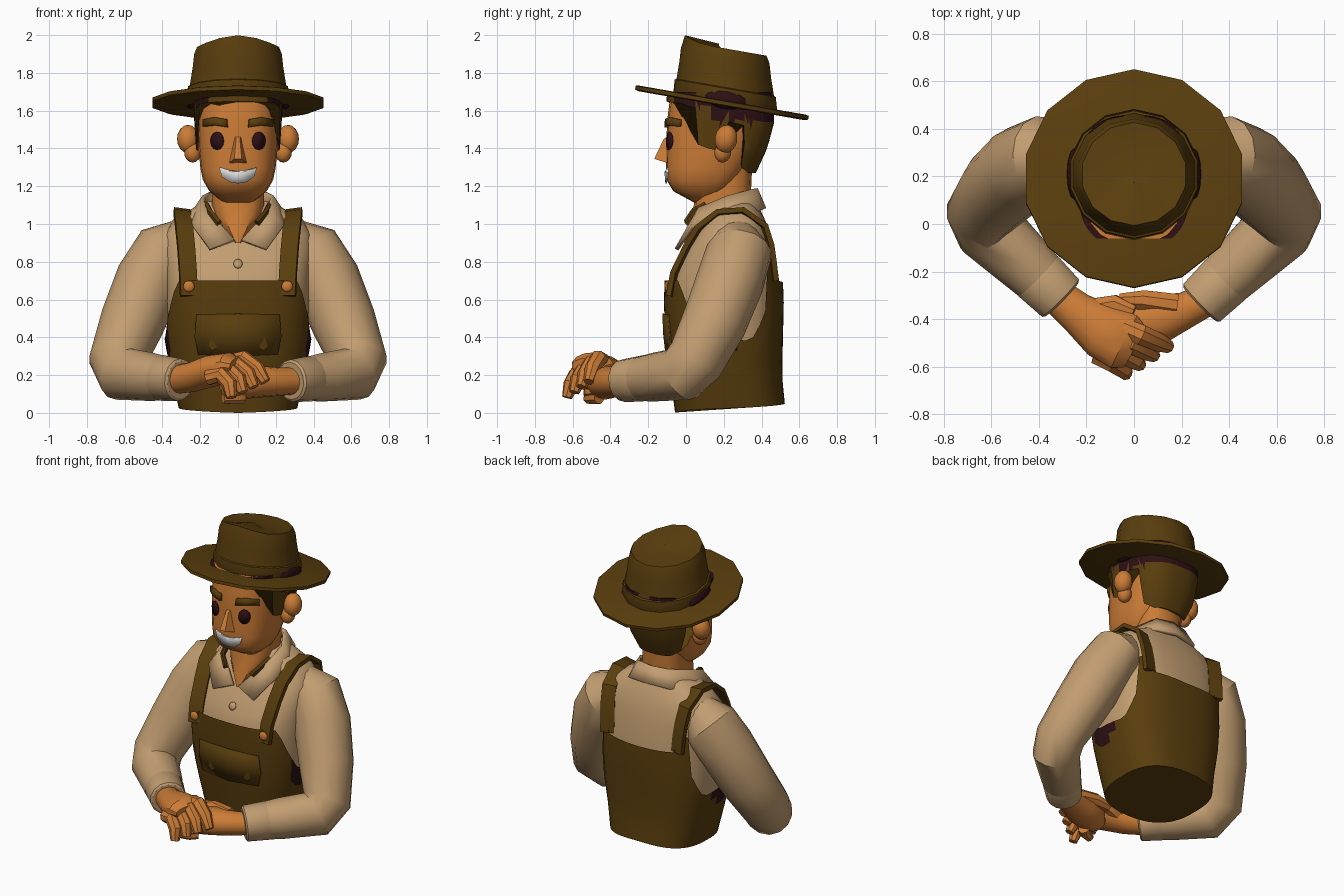
import bpy, bmesh, math
from mathutils import Vector, Matrix

if "Cube" in bpy.data.objects:
    bpy.data.objects.remove(bpy.data.objects["Cube"])


def material(name, rgb):
    m = bpy.data.materials.new(name)
    m.use_nodes = True
    m.diffuse_color = (*rgb, 1)
    m.node_tree.nodes["Principled BSDF"].inputs["Base Color"].default_value = (*rgb, 1)
    return m


BROWN = material("brown cloth", (.1, .047, .004))
SKIN = material("warm skin", (.6, .2, .037))
SHIRT = material("tan shirt", (.54, .34, .165))
DARK = material("dark maroon", (.026, .005, .007))
WHITE = material("white teeth", (.8, .8, .8))
parts = []


def finish(name, bm, *mats):
    bmesh.ops.recalc_face_normals(bm, faces=bm.faces)
    me = bpy.data.meshes.new(name)
    bm.to_mesh(me)
    bm.free()
    for m in mats:
        me.materials.append(m)
    ob = bpy.data.objects.new(name, me)
    bpy.context.collection.objects.link(ob)
    parts.append(ob)
    return ob


def skin_rings(bm, rings, cap_end=True):
    rows = [[bm.verts.new(p) for p in r] for r in rings]
    n = len(rows[0])
    for a, b in zip(rows, rows[1:]):
        for i in range(n):
            j = (i + 1) % n
            bm.faces.new((a[i], a[j], b[j], b[i]))
    bm.faces.new(rows[0])
    if cap_end:
        bm.faces.new(rows[-1])


def lerp_table(table, t):
    if t <= table[0][0]:
        return table[0][1:]
    for a, b in zip(table, table[1:]):
        if t <= b[0]:
            f = (t - a[0]) / (b[0] - a[0])
            return tuple(p + (q - p) * f for p, q in zip(a[1:], b[1:]))
    return table[-1][1:]


# Body sections: height, half width, front y, back y
POW = .74
TORSO = [(0, .29, -.04, .51), (.2, .335, -.065, .49), (.38, .37, -.09, .495), (.6, .385, -.1, .5),
         (.7, .385, -.095, .495), (.85, .4, -.02, .47),
         (.93, .4, .03, .455), (1, .38, .07, .43), (1.06, .3, .11, .4), (1.12, .17, .14, .37)]
NECK = [(.9, .02, -.01, .2), (1, .11, .015, .3), (1.08, .14, .04, .34), (1.3, .14, .06, .35)]
HEAD = [(1.115, .08, .04, .14), (1.16, .14, -.05, .22), (1.2, .175, -.1, .26), (1.26, .195, -.105, .3),
        (1.4, .21, -.105, .38), (1.55, .215, -.1, .42), (1.7, .21, -.08, .43)]
HAIR = [(1.27, .17, -.07, .37), (1.4, .222, -.105, .43), (1.55, .232, -.11, .47), (1.7, .235, -.1, .455)]


def surf(profile, d, z, off=0):
    rx, yf, yb = lerp_table(profile, z)
    c, s = math.sin(d), -math.cos(d)
    bend = lambda v: math.copysign(abs(v) ** POW, v)
    return Vector(((rx + off) * bend(c), (yf + yb) / 2 + ((yb - yf) / 2 + off) * bend(s), z))


def wall(profile, x, z, side=-1, off=0):
    rx, yf, yb = lerp_table(profile, z)
    c = min(1, abs(x) / rx) ** (1 / POW)
    y = (yf + yb) / 2 + side * ((yb - yf) / 2 * math.sqrt(1 - c * c) ** POW + off)
    return Vector((x, y, z))


def shell(name, profile, low, high, cols, rows, mats, off=0, cap_end=True, rule=None):
    """Closed sleeve whose lower and upper edges vary with the angle from the front."""
    bm = bmesh.new()
    rings = []
    for r in range(rows + 1):
        ring = []
        for i in range(cols):
            deg = 360 * i / cols
            fold = min(deg, 360 - deg)
            lo, hi = lerp_table(low, fold)[0], lerp_table(high, fold)[0]
            ring.append(surf(profile, math.radians(deg), lo + (hi - lo) * r / rows, off))
        rings.append(ring)
    skin_rings(bm, rings, cap_end)
    if rule:
        for f in bm.faces:
            f.material_index = rule(f.calc_center_median())
    return finish(name, bm, *mats)


def tube(name, path, radii, mat, n=14):
    """Sweep an ellipse (or a rectangle for n=4) along a path."""
    pts = [Vector(p) for p in path]
    bm = bmesh.new()
    rings, prev, side = [], None, None
    for i, p in enumerate(pts):
        a, b = pts[max(i - 1, 0)], pts[min(i + 1, len(pts) - 1)]
        t = ((p - a).normalized() + (b - p).normalized()).normalized()
        if prev is None:
            side = t.cross(Vector((0, 0, 1))).normalized()
        else:
            side = prev.rotation_difference(t) @ side
        prev, up = t, side.cross(t)
        r = radii[i] if isinstance(radii, list) else radii
        w, h = r if isinstance(r, tuple) else (r, r)
        k = 1.414 if n == 4 else 1
        ang = [(j + .5) * math.tau / n for j in range(n)]
        rings.append([p + side * (w * k * math.cos(q)) + up * (h * k * math.sin(q)) for q in ang])
    skin_rings(bm, rings)
    return finish(name, bm, mat)


def plate(name, profile, outline, mat, off=.004, thick=.008):
    """Thin patch laid on the front of a body section."""
    bm = bmesh.new()
    pts = [wall(profile, x, z, -1, off) for x, z in outline]
    mid = Vector((sum(p.x for p in pts), 0, sum(p.z for p in pts))) / len(pts)
    hub = bm.verts.new(wall(profile, mid.x, mid.z, -1, off))
    vs = [bm.verts.new(p) for p in pts]
    for a, b in zip(vs, vs[1:] + vs[:1]):
        bm.faces.new((hub, a, b))
    ob = finish(name, bm, mat)
    mod = ob.modifiers.new("thickness", "SOLIDIFY")
    mod.thickness, mod.offset = thick, 0


def blob(name, loc, scale, mat, rot=0):
    bm = bmesh.new()
    bmesh.ops.create_uvsphere(bm, u_segments=12, v_segments=8, radius=1)
    m = Matrix.Translation(loc) @ Matrix.Rotation(rot, 4, "X") @ Matrix.Diagonal((*scale, 1))
    bmesh.ops.transform(bm, matrix=m, verts=bm.verts)
    finish(name, bm, mat)


def oval(cx, cz, rx, rz, n=12):
    return [(cx + rx * math.cos(i * math.tau / n), cz + rz * math.sin(i * math.tau / n)) for i in range(n)]


# Torso, neck, head and overalls
shell("shirt_body", TORSO, [(0, .06)], [(0, 1.12)], 24, 12, [SHIRT])
shell("neck", NECK, [(0, .9)], [(0, 1.3)], 14, 6, [SKIN])
shell("head", HEAD, [(0, 1.115)], [(0, 1.7)], 20, 10, [SKIN])
shell("overalls", TORSO, [(0, 0), (180, .05)],
      [(0, .7), (47, .7), (60, .56), (78, .4), (110, .38), (127, .52), (135, .8), (143, .82), (150, .7), (180, .69)],
      48, 6, [BROWN, DARK], .018, False,
      lambda c: int(abs(c.x) > .355 and c.z > .25 and .05 < c.y < .24))
shell("hair", HAIR,
      [(0, 1.65), (50, 1.64), (72, 1.61), (75, 1.42), (90, 1.39), (95, 1.54), (112, 1.52), (119, 1.3), (140, 1.27)],
      [(0, 1.7)], 72, 8, [BROWN, DARK], 0, True,
      lambda c: int(c.z > 1.545 and c.y > .14 or c.z > 1.62 and abs(c.x) > .15))

# Overalls pocket, shirt button, mouth and nose
plate("bib_pocket", TORSO, [(-.22, .52), (0, .525), (.22, .52), (.23, .4), (.21, .31), (0, .3), (-.21, .31), (-.23, .4)],
      BROWN, .025)
plate("shirt_button", TORSO, oval(0, .79, .024, .024), SHIRT, .008)
plate("smile", HEAD, [(-.1, 1.3), (-.05, 1.283), (0, 1.278), (.05, 1.283), (.1, 1.3), (.085, 1.25),
                      (.045, 1.222), (0, 1.215), (-.045, 1.222), (-.085, 1.25)], WHITE)
nose = bmesh.new()
skin_rings(nose, [[(-.05, -.09, 1.32), (.05, -.09, 1.32), (.018, -.09, 1.47), (-.018, -.09, 1.47)],
                  [(-.02, -.168, 1.345), (.02, -.168, 1.345), (.01, -.118, 1.45), (-.01, -.118, 1.45)]])
finish("nose", nose, SKIN)

# Mirrored parts
for s, label in ((1, "left"), (-1, "right")):
    plate(label + "_eye", HEAD, oval(.11 * s, 1.44, .035, .048), DARK)
    plate(label + "_eyebrow", HEAD, [(s * x, z) for x, z in
          ((.055, 1.512), (.06, 1.555), (.12, 1.565), (.18, 1.553), (.18, 1.515), (.12, 1.522))], BROWN, .006, .02)
    blob(label + "_ear", (.265 * s, .212, 1.45), (.058, .06, .075), SKIN, -.15)
    blob(label + "_ear_lobe", (.24 * s, .195, 1.38), (.045, .045, .055), SKIN, -.15)
    blob(label + "_hair_tuft", (.25 * s, .21, 1.66), (.032, .11, .05), DARK, -.17)

    # Strap over the shoulder with its button
    path = [wall(TORSO, x * s, z, -1, .028) for x, z in ((.26, .62), (.265, .74), (.275, .88), (.285, .98))]
    path += [Vector((.295 * s, .17, 1.06)), Vector((.295 * s, .3, 1.07))]
    path += [wall(TORSO, x * s, z, 1, .016) for x, z in ((.285, .99), (.275, .89), (.267, .8), (.263, .7))]
    tube(label + "_strap", path, (.046, .014), BROWN, 4)
    blob(label + "_strap_button", wall(TORSO, .26 * s, .67, -1, .046), (.03, .014, .03), SKIN)

    # Sleeve and cuff
    wrist = Vector((.31, -.31, .175)) if s < 0 else Vector((.285, -.33, .17))
    elbow = Vector((.635, .01, .21))
    flip = lambda p: (p[0] * s, p[1], p[2])
    arm = [(.27, .27, .93), (.38, .28, .85), (.47, .235, .7), (.56, .15, .48), (.635, .05, .28),
           (.605, -.025, .205), elbow.lerp(wrist, .55), wrist]
    tube(label + "_sleeve", [flip(p) for p in arm], [.11, .175, .18, .172, .155, .148, .128, .105], SHIRT)
    tube(label + "_cuff", [flip(elbow.lerp(wrist, f)) for f in (.68, .72, 1, 1.02)],
         [.112, .121, .113, .1], SHIRT)

# Collar: a folded band from the nape to two points, lined in brown
collar = bmesh.new()
upper = [(0, .37, 1.185), (.11, .345, 1.18), (.18, .22, 1.145), (.165, .07, 1.08), (.02, -.02, .915)]
lower = [(0, .415, 1.08), (.15, .39, 1.07), (.25, .22, 1.04), (.235, .03, .98), (.15, -.05, .865)]
for s in (1, -1):
    u, w = ([collar.verts.new((x * s, y, z)) for x, y, z in row] for row in (upper, lower))
    for i in range(4):
        collar.faces.new((u[i], u[i + 1], w[i + 1], w[i]))
    tube("collar_lining", [(.165 * s, .11, 1.09), (.15 * s, .05, 1.06), (.1 * s, .01, 1)], (.014, .03), BROWN, 6)
bmesh.ops.remove_doubles(collar, verts=collar.verts, dist=.001)
fold = finish("collar", collar, SHIRT).modifiers.new("thickness", "SOLIDIFY")
fold.thickness, fold.offset = .022, 0

# Hands: the right one rests on top of the left one
tube("left_hand", [(.32, -.31, .17), (.22, -.36, .165), (.1, -.4, .165), (-.02, -.43, .15), (-.08, -.45, .14)],
     [(.07, .07), (.078, .075), (.108, .085), (.1, .08), (.06, .05)], SKIN)
tube("left_thumb", [(.18, -.34, .2), (.04, -.32, .21), (-.06, -.32, .2)], [.05, .045, .03], SKIN, 8)
tube("right_hand", [(-.34, -.29, .175), (-.24, -.37, .19), (-.13, -.45, .225), (-.04, -.495, .25), (.0, -.515, .245)],
     [(.075, .075), (.088, .08), (.12, .085), (.125, .07), (.1, .045)], SKIN)
tube("right_thumb", [(-.18, -.36, .2), (-.08, -.34, .22), (.0, -.37, .23)], [.05, .045, .03], SKIN, 8)
for i in range(4):
    x, y, z = -.04 * i, -.038 * i, -.028 * i
    tube(f"right_finger_{i + 1}", [(-.04 + x, -.435 + y, .27 + z), (.03 + x, -.465 + y, .287 + z),
         (.1 + x * 1.2, -.495 + y, .235 + z), (.145 + x * 1.5, -.515 + y, .165 + z)], [.042, .046, .042, .028], SKIN, 8)
    tube(f"left_finger_{i + 1}", [(.05 - .01 * i, -.46, .19 - .036 * i), (-.02, -.525 + .01 * i, .18 - .033 * i),
         (-.08, -.52, .165 - .03 * i)], [.036, .038, .026], SKIN, 8)

# Hat: tilted brim, and an upright crown with tilted rings and a pinched front
TILT = Matrix.Translation((0, .19, 1.64)) @ Matrix.Rotation(math.radians(-9.9), 4, "X")


def hat_part(name, rings, lean=0, shift=0, pinch=0):
    bm = bmesh.new()
    out = []
    for r, h in rings:
        ring = []
        for i in range(14):
            a = i * math.tau / 14
            front = max(0, math.cos(a)) ** 4 * pinch if h > .27 else 0
            ring.append(TILT @ Vector((r * math.sin(a), shift - lean * h - r * math.cos(a), h + front)))
        out.append(ring)
    skin_rings(bm, out)
    finish(name, bm, BROWN)


hat_part("hat_brim", [(.445, -.014), (.465, -.008), (.465, .012), (.45, .016)])
hat_part("hat_crown", [(.27, 0), (.278, .02), (.272, .08), (.262, .085), (.246, .18), (.238, .25), (.222, .288),
                       (.16, .284), (.04, .275)], .175, .018, .032)

# Soft shading with crisp folds
for ob in parts:
    ob.select_set(True)
bpy.context.view_layer.objects.active = parts[0]
bpy.ops.object.shade_smooth_by_angle(angle=math.radians(35))
